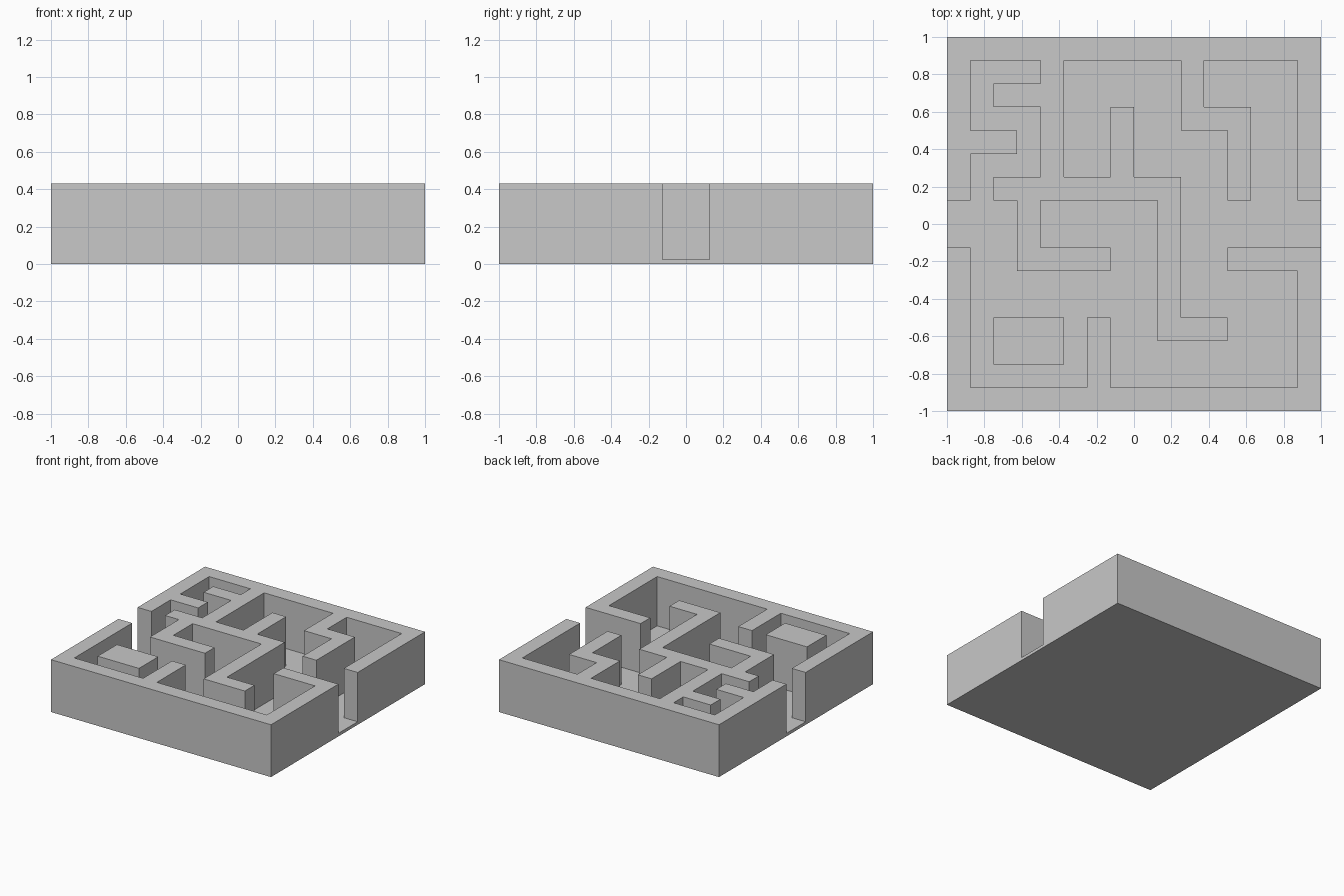
import bpy
import bmesh

cube = bpy.data.objects.get("Cube")
if cube:
    bpy.data.objects.remove(cube, do_unlink=True)

FLOOR, TOP = 0.025, 0.43

# Floor plan, back row first: '#' is wall, '.' is passage
PLAN = [
    "################",
    "#...#.....#....#",
    "#.###.....#....#",
    "#...#..#..###..#",
    "###.#..#....#..#",
    "#...#..#....#..#",
    "#.########..#..#",
    "...#.....#......",
    "...#.....#......",
    "#..####..#..####",
    "#........#.....#",
    "#........#.....#",
    "#.###.#..###...#",
    "#.###.#........#",
    "#.....#........#",
    "################",
]
N = len(PLAN)


def is_wall(face):
    c = face.calc_center_median()
    col = int((c.x + 1) * N / 2)
    row = int((1 - c.y) * N / 2)
    return PLAN[row][col] == "#"


def raise_faces(bm, faces, height, keep):
    """Extrude a face region upwards and return its new top faces."""
    geom = bmesh.ops.extrude_face_region(bm, geom=faces, use_keep_orig=keep)["geom"]
    verts = [g for g in geom if isinstance(g, bmesh.types.BMVert)]
    bmesh.ops.translate(bm, verts=verts, vec=(0, 0, height))
    if not keep:
        left_over = [f for f in faces if f.is_valid]
        if left_over:
            bmesh.ops.delete(bm, geom=left_over, context="FACES")
    return [g for g in geom if isinstance(g, bmesh.types.BMFace)]


# Base slab, then walls raised from its cells
bm = bmesh.new()
bmesh.ops.create_grid(bm, x_segments=N, y_segments=N, size=1)
slab_top = raise_faces(bm, list(bm.faces), FLOOR, True)
raise_faces(bm, [f for f in slab_top if is_wall(f)], TOP - FLOOR, False)

# Merge the coplanar cells into clean flat faces
bmesh.ops.recalc_face_normals(bm, faces=list(bm.faces))
bmesh.ops.dissolve_limit(bm, angle_limit=0.01, verts=list(bm.verts), edges=list(bm.edges))

mesh = bpy.data.meshes.new("maze_block")
bm.to_mesh(mesh)
bm.free()
maze = bpy.data.objects.new("maze_block", mesh)
bpy.context.collection.objects.link(maze)

# Plain grey
grey = bpy.data.materials.new("light_grey")
grey.use_nodes = True
colour = (0.58, 0.58, 0.58, 1)
grey.diffuse_color = colour
grey.node_tree.nodes["Principled BSDF"].inputs["Base Color"].default_value = colour
mesh.materials.append(grey)
